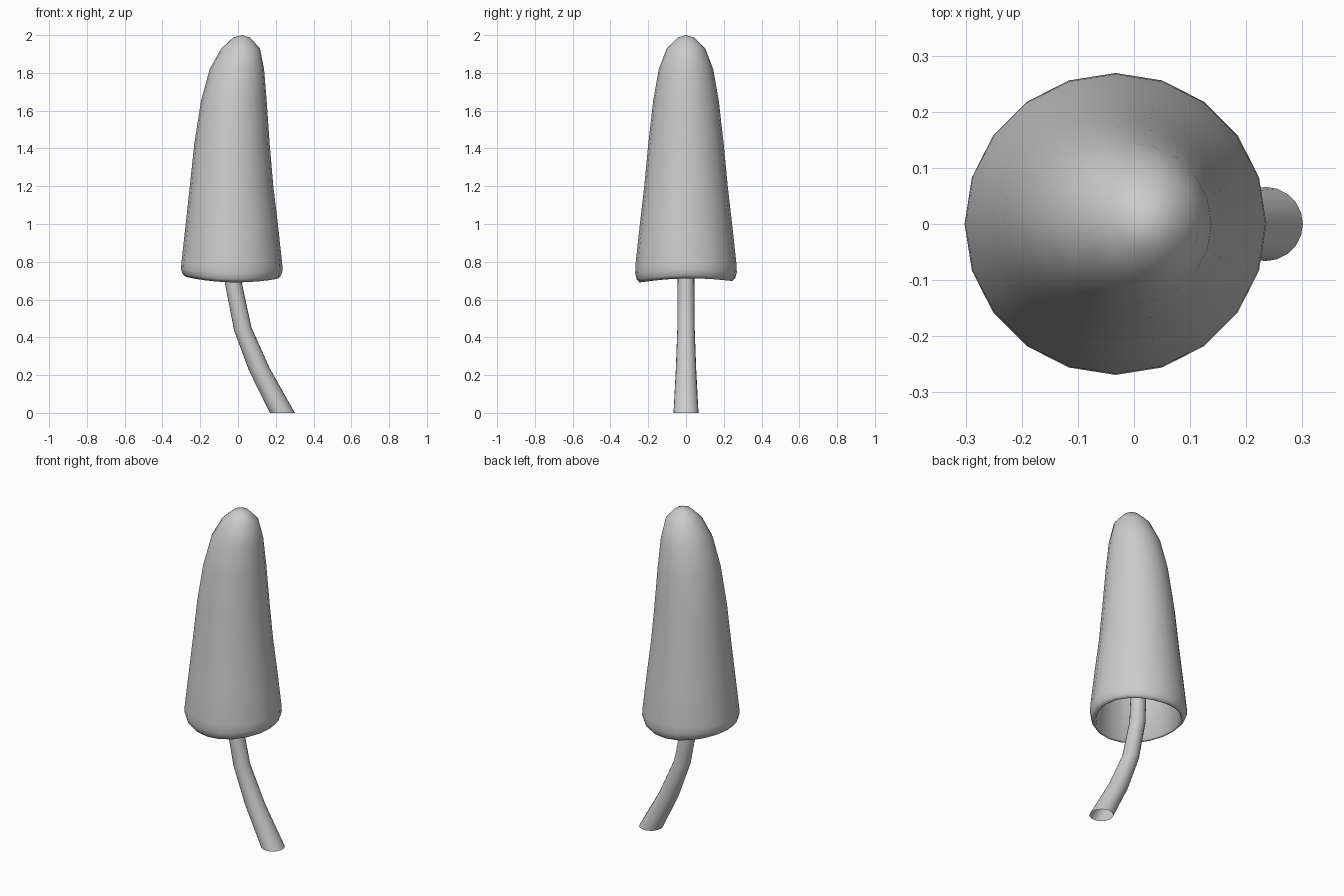
import bpy, bmesh
from math import sin, cos, pi

if "Cube" in bpy.data.objects:
    bpy.data.objects.remove(bpy.data.objects["Cube"])

def loft(name, rings, sides, last_tip=None, first_tip=None):
    """Skin a row of rings (centre x, z, radius, wave, tilt); optionally close the ends at a point."""
    bm = bmesh.new()
    rows = []
    for cx, z, r, wave, tilt in rings:
        row = []
        for i in range(sides):
            a = 2 * pi * i / sides
            dz = wave * (0.011 * cos(2 * a) + 0.004 * sin(a) - 0.005 * cos(a))
            row.append(bm.verts.new((cx + r * cos(a), r * sin(a), z + dz + tilt * cos(a))))
        rows.append(row)
    for lo, hi in zip(rows, rows[1:]):
        for i in range(sides):
            j = (i + 1) % sides
            bm.faces.new((lo[i], lo[j], hi[j], hi[i]))
    for row, tip in ((rows[-1], last_tip), (rows[0], first_tip)):
        if tip:
            v = bm.verts.new(tip)
            for i in range(sides):
                bm.faces.new((row[i], row[(i + 1) % sides], v))
    bmesh.ops.recalc_face_normals(bm, faces=bm.faces)
    for f in bm.faces:
        f.smooth = True
    me = bpy.data.meshes.new(name)
    bm.to_mesh(me)
    bm.free()
    ob = bpy.data.objects.new(name, me)
    bpy.context.collection.objects.link(ob)
    return ob

# Cap: bent bell profile (centre x, z, radius) from the tip to the rim
outer = [(0.019, 1.987, 0.045), (0.014, 1.93, 0.102), (-0.006, 1.82, 0.144),
         (-0.022, 1.65, 0.174), (-0.032, 1.42, 0.200), (-0.034, 1.2, 0.221),
         (-0.033, 1.0, 0.244), (-0.033, 0.79, 0.267)]
# Rounded wavy rim, then a thin inner shell running back up
lip = [(-0.033, 0.75, 0.269, 0.7), (-0.033, 0.722, 0.261, 1),
       (-0.033, 0.706, 0.247, 1), (-0.033, 0.712, 0.236, 1)]
inner = [(cx, z - (0.02 if z > 1.9 else 0), r - 0.012) for cx, z, r in reversed(outer[:-2])]
cap_rings = ([(x, z, r, 0, 0) for x, z, r in outer]
             + [(x, z, r, w, 0) for x, z, r, w in lip]
             + [(x, z, r, 0, 0) for x, z, r in inner])
loft("mushroom_cap", cap_rings, 20, (0.019, 0, 1.982), (0.02, 0, 2.0))

# Stem: curved open tube running up inside the cap
stem_rings = [(0.235, 0.0, 0.066, 0, 0), (0.113, 0.23, 0.054, 0, 0.008),
              (0.025, 0.445, 0.046, 0, 0.008), (-0.025, 0.69, 0.044, 0, 0.005),
              (-0.035, 0.95, 0.043, 0, 0), (-0.034, 1.25, 0.042, 0, 0),
              (-0.022, 1.6, 0.042, 0, 0), (0.01, 1.88, 0.040, 0, 0)]
loft("mushroom_stem", stem_rings, 20)
